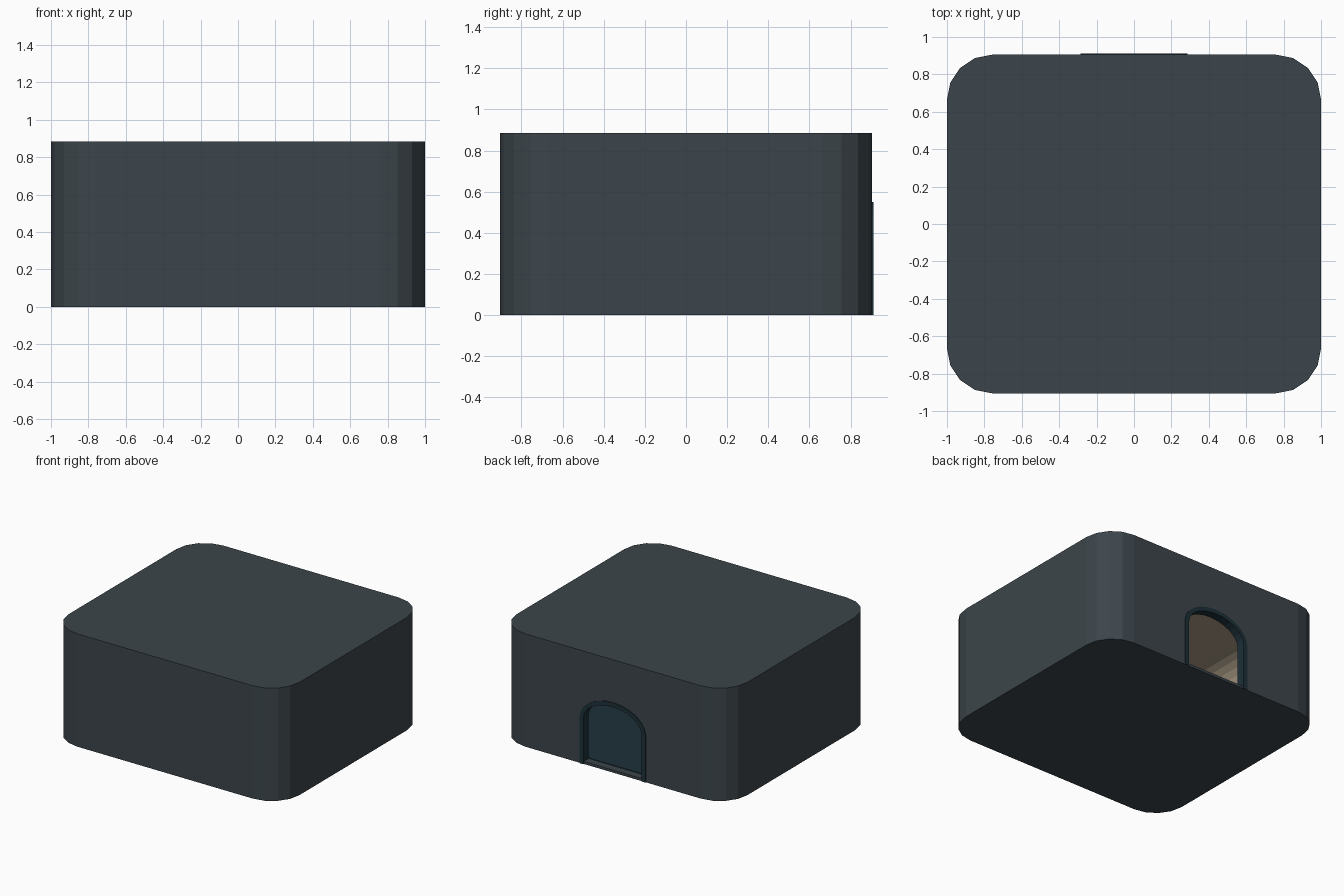
import bpy, bmesh
from math import sin, cos, pi

if "Cube" in bpy.data.objects:
    bpy.data.objects.remove(bpy.data.objects["Cube"])

HX, HY, H = 1.0, 0.905, 0.885      # outer half sizes and height
WALL, FLOOR_Z, CEIL = 0.06, 0.02, 0.83


def material(name, col):
    m = bpy.data.materials.new(name)
    m.diffuse_color = (*col, 1)
    m.use_nodes = True
    m.node_tree.nodes["Principled BSDF"].inputs["Base Color"].default_value = m.diffuse_color
    return m


slate = material("slate", (0.045, 0.06, 0.07))
teal = material("dark_teal", (0.012, 0.03, 0.04))
beige = material("warm_lining", (0.42, 0.34, 0.25))


def finish(name, bm, mats):
    bmesh.ops.recalc_face_normals(bm, faces=bm.faces[:])
    me = bpy.data.meshes.new(name)
    bm.to_mesh(me)
    bm.free()
    for m in mats:
        me.materials.append(m)
    ob = bpy.data.objects.new(name, me)
    bpy.context.collection.objects.link(ob)
    return ob


def rounded_rect(hx, hy, r, seg=4):
    pts = []
    for q, (sx, sy) in enumerate([(1, 1), (-1, 1), (-1, -1), (1, -1)]):
        for i in range(seg + 1):
            a = (q + i / seg) * pi / 2
            pts.append((sx * (hx - r) + r * cos(a), sy * (hy - r) + r * sin(a)))
    return pts


def loft(name, rings, mats):
    """Closed solid through a list of 3D rings with equal point counts."""
    bm = bmesh.new()
    vs = [[bm.verts.new(p) for p in ring] for ring in rings]
    n = len(vs[0])
    for a, b in zip(vs, vs[1:]):
        for i in range(n):
            j = (i + 1) % n
            bm.faces.new((a[i], a[j], b[j], b[i]))
    bm.faces.new(vs[0][::-1])
    bm.faces.new(vs[-1])
    return finish(name, bm, mats)


def arch(hw, spring, rise, bottom, n=12):
    pts = [(hw, bottom)]
    pts += [(hw * cos(pi * i / n), spring + rise * sin(pi * i / n)) for i in range(n + 1)]
    return pts + [(-hw, bottom)]


def cut(target, cutter):
    mod = target.modifiers.new("cut", 'BOOLEAN')
    mod.operation = 'DIFFERENCE'
    mod.solver = 'EXACT'
    mod.object = cutter
    bpy.context.view_layer.objects.active = target
    bpy.ops.object.modifier_apply(modifier=mod.name)
    bpy.data.objects.remove(cutter)


# outer shell
outline = rounded_rect(HX, HY, 0.24)
shell = loft("shell", [[(x, y, z) for x, y in outline] for z in (0, H)], [slate, beige])

# hollow room with a coved ceiling
ix, iy, cove = HX - WALL, HY - WALL, 0.2
levels = [(0, FLOOR_Z)]
levels += [(cove * (1 - cos(a)), CEIL - cove + cove * sin(a))
           for a in [i * pi / 12 for i in range(7)]]
rings = [[(x, y, z) for x, y in rounded_rect(ix - d, iy - d, 0.23 - d)] for d, z in levels]
cut(shell, loft("room_cutter", rings, [beige]))

# arched doorway through the back wall
door = arch(0.27, 0.36, 0.175, FLOOR_Z)
cut(shell, loft("door_cutter", [[(x, y, z) for x, z in door] for y in (iy - 0.3, HY + 0.2)], [slate]))

# warm colour on the inside faces
for p in shell.data.polygons:
    c = p.center
    p.material_index = int(abs(c.x) < ix + 1e-3 and abs(c.y) < iy + 1e-3
                           and FLOOR_Z - 1e-3 < c.z < CEIL + 1e-3)

# inner floor
loft("floor", [[(x, y, z) for x, y in rounded_rect(ix, iy, 0.23)]
               for z in (FLOOR_Z - 0.01, FLOOR_Z + 0.005)], [teal])

# door trim lining the arch
bm = bmesh.new()
outer, inner = arch(0.287, 0.36, 0.19, 0.0), arch(0.253, 0.36, 0.157, 0.0)
secs = [[bm.verts.new(v) for v in ((o[0], iy, o[1]), (o[0], HY + 0.006, o[1]),
                                   (i[0], HY + 0.006, i[1]), (i[0], iy, i[1]))]
        for o, i in zip(outer, inner)]
for a, b in zip(secs, secs[1:]):
    for k in range(4):
        j = (k + 1) % 4
        bm.faces.new((a[k], a[j], b[j], b[k]))
bm.faces.new(secs[0])
bm.faces.new(secs[-1])
finish("door_trim", bm, [teal])
